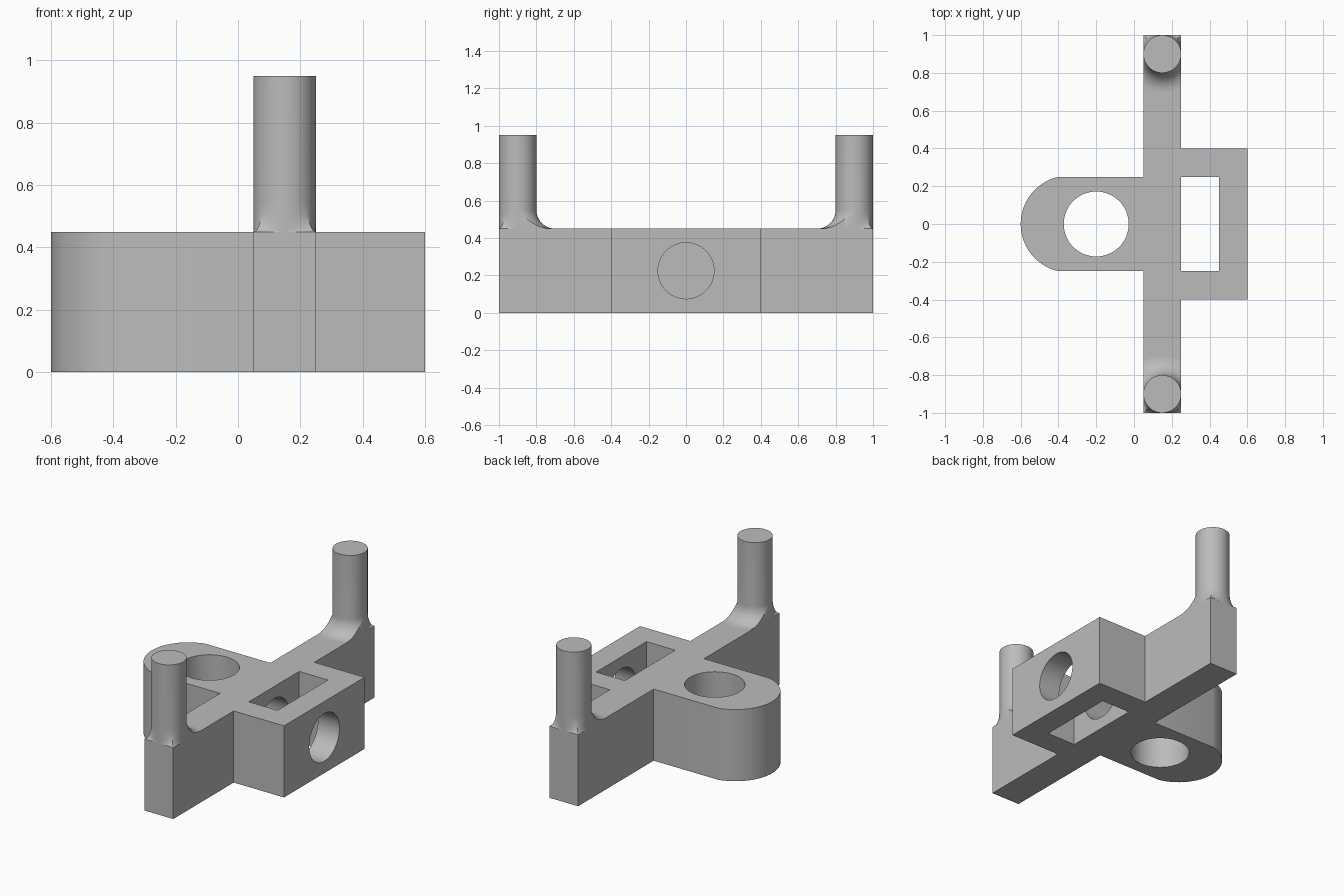
import bpy
import bmesh
from math import sin, cos, asin, atan2, hypot, pi, radians
from mathutils import Matrix

cube = bpy.data.objects.get("Cube")
if cube:
    bpy.data.objects.remove(cube, do_unlink=True)

HEIGHT = 0.45
grey = bpy.data.materials.new("plain grey")
grey.use_nodes = True
colour = (0.5, 0.5, 0.5, 1)
grey.diffuse_color = colour
grey.node_tree.nodes["Principled BSDF"].inputs["Base Color"].default_value = colour


def make_object(name, bm):
    bmesh.ops.recalc_face_normals(bm, faces=bm.faces)
    mesh = bpy.data.meshes.new(name)
    bm.to_mesh(mesh)
    bm.free()
    obj = bpy.data.objects.new(name, mesh)
    mesh.materials.append(grey)
    bpy.context.collection.objects.link(obj)
    return obj


def activate(obj):
    bpy.ops.object.select_all(action='DESELECT')
    obj.select_set(True)
    bpy.context.view_layer.objects.active = obj


def smooth(obj):
    activate(obj)
    bpy.ops.object.shade_smooth_by_angle(angle=radians(30))


def prism(name, outline, bottom, top):
    bm = bmesh.new()
    face = bm.faces.new([bm.verts.new((x, y, bottom)) for x, y in outline])
    made = bmesh.ops.extrude_face_region(bm, geom=[face])["geom"]
    moved = [v for v in made if isinstance(v, bmesh.types.BMVert)]
    bmesh.ops.translate(bm, verts=moved, vec=(0, 0, top - bottom))
    return make_object(name, bm)


def circle(x, y, radius, steps=64):
    return [(x + radius * cos(2 * pi * i / steps), y + radius * sin(2 * pi * i / steps))
            for i in range(steps)]


def cut(obj, cutter):
    activate(obj)
    mod = obj.modifiers.new("cut", 'BOOLEAN')
    mod.operation = 'DIFFERENCE'
    mod.solver = 'EXACT'
    mod.object = cutter
    bpy.ops.object.modifier_apply(modifier=mod.name)
    bpy.data.objects.remove(cutter, do_unlink=True)


# Body outline: block, cross bar and rounded tongue, mirrored front to back
half = [(0.6, 0.4), (0.25, 0.4), (0.25, 1), (0.05, 1), (0.05, 0.25)]
nose_x, nose_r = -0.344, 0.256
start = atan2(0.25, -0.4 - nose_x)
for i in range(16):
    a = start + (pi - start) * i / 16
    half.append((nose_x + nose_r * cos(a), nose_r * sin(a)))
outline = half + [(-0.6, 0)] + [(x, -y) for x, y in reversed(half)]
body = prism("body", outline, 0, HEIGHT)

# Openings: rectangular window, tongue hole and blind side bore
window = [(0.25, -0.25), (0.45, -0.25), (0.45, 0.25), (0.25, 0.25)]
cut(body, prism("window_cutter", window, -0.1, 0.6))
cut(body, prism("tongue_hole_cutter", circle(-0.2, 0, 0.172), -0.1, 0.6))
bore = prism("bore_cutter", circle(0, 0, 0.15), 0.05, 0.7)
bore.data.transform(Matrix.Translation((0, 0, 0.225)) @ Matrix.Rotation(pi / 2, 4, 'Y'))
cut(body, bore)
smooth(body)


# Post with a flared foot trimmed to the bar; side is +1 at the back, -1 at the front
def post(name, side):
    radius, flare, segments, rows = 0.1, 0.1, 64, 10
    bm = bmesh.new()
    columns = []
    for i in range(segments):
        a = 2 * pi * i / segments
        c, s = cos(a), sin(a)
        if s > 1e-6:    # outer half blends down to the bar's end corners
            reach = radius / max(abs(c), s)
            width, first = reach - radius, 0
        else:           # inner half is a round fillet cut off by the bar's sides
            reach = min(radius + flare, radius / max(abs(c), 1e-6))
            width, first = flare, asin(min(1, (radius + flare - reach) / flare))
        profile = [(reach, HEIGHT)]
        for k in range(rows + 1):
            t = first + (pi / 2 - first) * k / rows
            profile.append((radius + width * (1 - sin(t)), HEIGHT + flare * (1 - cos(t))))
        profile.append((radius, 0.95))
        columns.append([bm.verts.new((0.15 + d * c, side * (0.9 + d * s), z))
                        for d, z in profile])
    for i in range(segments):
        left, right = columns[i - 1], columns[i]
        for k in range(len(left) - 1):
            bm.faces.new((left[k], right[k], right[k + 1], left[k + 1]))
    bm.faces.new([column[-1] for column in columns])
    bmesh.ops.remove_doubles(bm, verts=bm.verts, dist=1e-5)
    smooth(make_object(name, bm))


post("back_post", 1)
post("front_post", -1)
